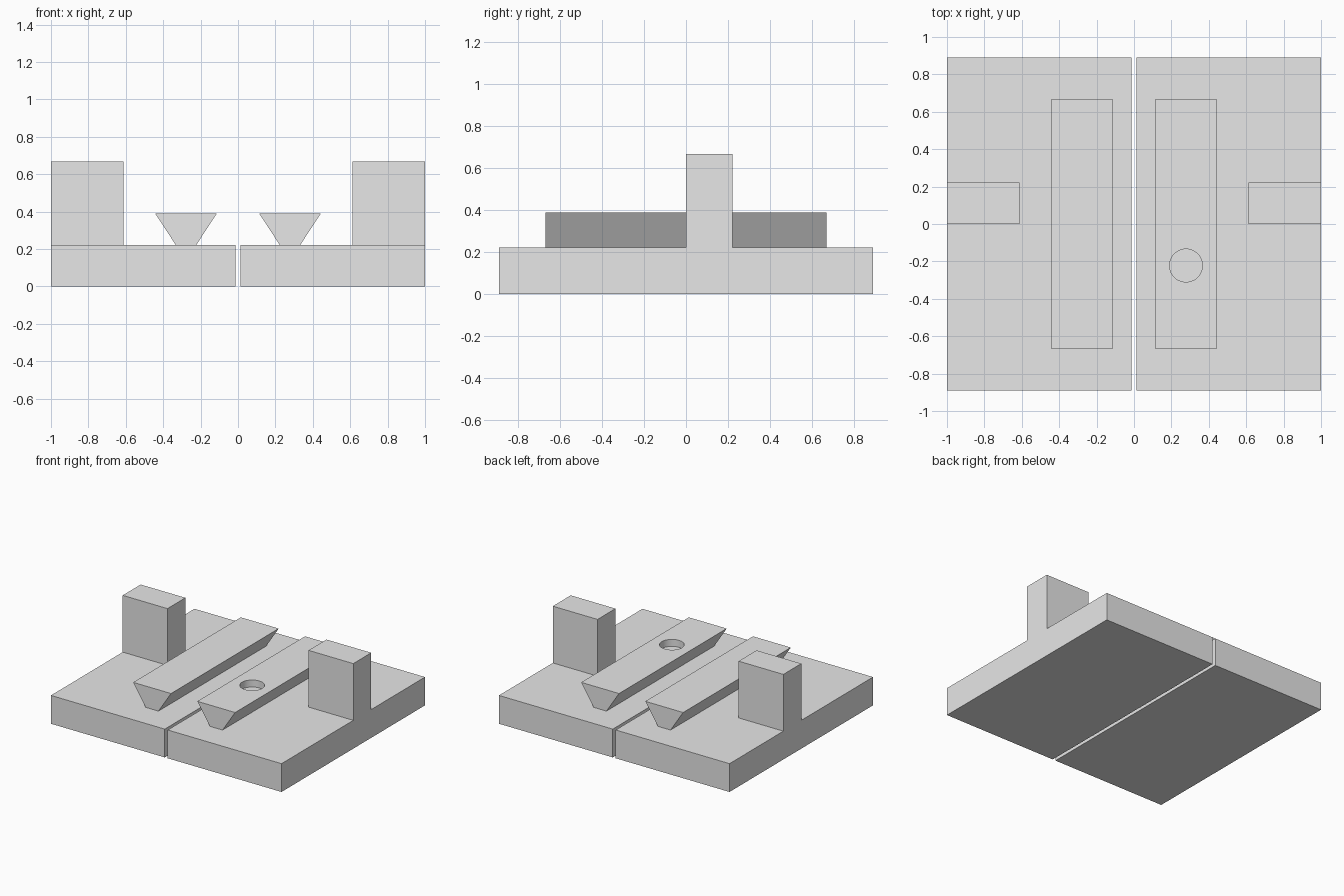
import bpy
import bmesh
from mathutils import Matrix

cube = bpy.data.objects.get("Cube")
if cube:
    bpy.data.objects.remove(cube, do_unlink=True)

# One plain grey for every part
grey = bpy.data.materials.new("plain grey")
grey.use_nodes = True
colour = (0.8, 0.8, 0.8, 1)
grey.diffuse_color = colour
grey.node_tree.nodes["Principled BSDF"].inputs["Base Color"].default_value = colour

PLATE_TOP = 0.222
RAIL_TOP = 0.389
RAIL_X = 0.278


def add_object(name, bm):
    bmesh.ops.recalc_face_normals(bm, faces=bm.faces)
    mesh = bpy.data.meshes.new(name)
    bm.to_mesh(mesh)
    bm.free()
    mesh.materials.append(grey)
    obj = bpy.data.objects.new(name, mesh)
    bpy.context.collection.objects.link(obj)
    return obj


def prism(name, profile, y0, y1):
    """Extrude an (x, z) profile along y."""
    bm = bmesh.new()
    face = bm.faces.new([bm.verts.new((x, y0, z)) for x, z in profile])
    extruded = bmesh.ops.extrude_face_region(bm, geom=[face])["geom"]
    verts = [v for v in extruded if isinstance(v, bmesh.types.BMVert)]
    bmesh.ops.translate(bm, verts=verts, vec=(0, y1 - y0, 0))
    return add_object(name, bm)


def rectangle(x0, x1, z0, z1):
    return [(x0, z0), (x1, z0), (x1, z1), (x0, z1)]


# Mirrored halves: base plate, upright post and dovetail rail
rails = {}
for side, s in (("left", 1), ("right", -1)):
    prism(side + "_base_plate", rectangle(s * 0.013, s, 0, PLATE_TOP), -0.889, 0.889)
    prism(side + "_post", rectangle(s * 0.612, s, PLATE_TOP, 0.667), 0, 0.222)
    dovetail = [(s * (RAIL_X + dx), z) for dx, z in
                ((-0.055, PLATE_TOP), (0.055, PLATE_TOP), (0.164, RAIL_TOP), (-0.164, RAIL_TOP))]
    rails[side] = prism(side + "_dovetail_rail", dovetail, -0.667, 0.667)

# Shallow round pocket in the top of the left rail
depth = 0.055
bm = bmesh.new()
bmesh.ops.create_cone(bm, cap_ends=True, segments=48, radius1=0.088, radius2=0.088,
                      depth=2 * depth, matrix=Matrix.Translation((RAIL_X, -0.222, RAIL_TOP)))
cutter = add_object("pocket_cutter", bm)
cutter.hide_render = True

rail = rails["left"]
cut = rail.modifiers.new("round pocket", 'BOOLEAN')
cut.operation = 'DIFFERENCE'
cut.solver = 'EXACT'
cut.object = cutter
bpy.context.view_layer.objects.active = rail
rail.select_set(True)
bpy.ops.object.modifier_apply(modifier=cut.name)
bpy.data.objects.remove(cutter, do_unlink=True)
bpy.ops.object.shade_smooth_by_angle()
